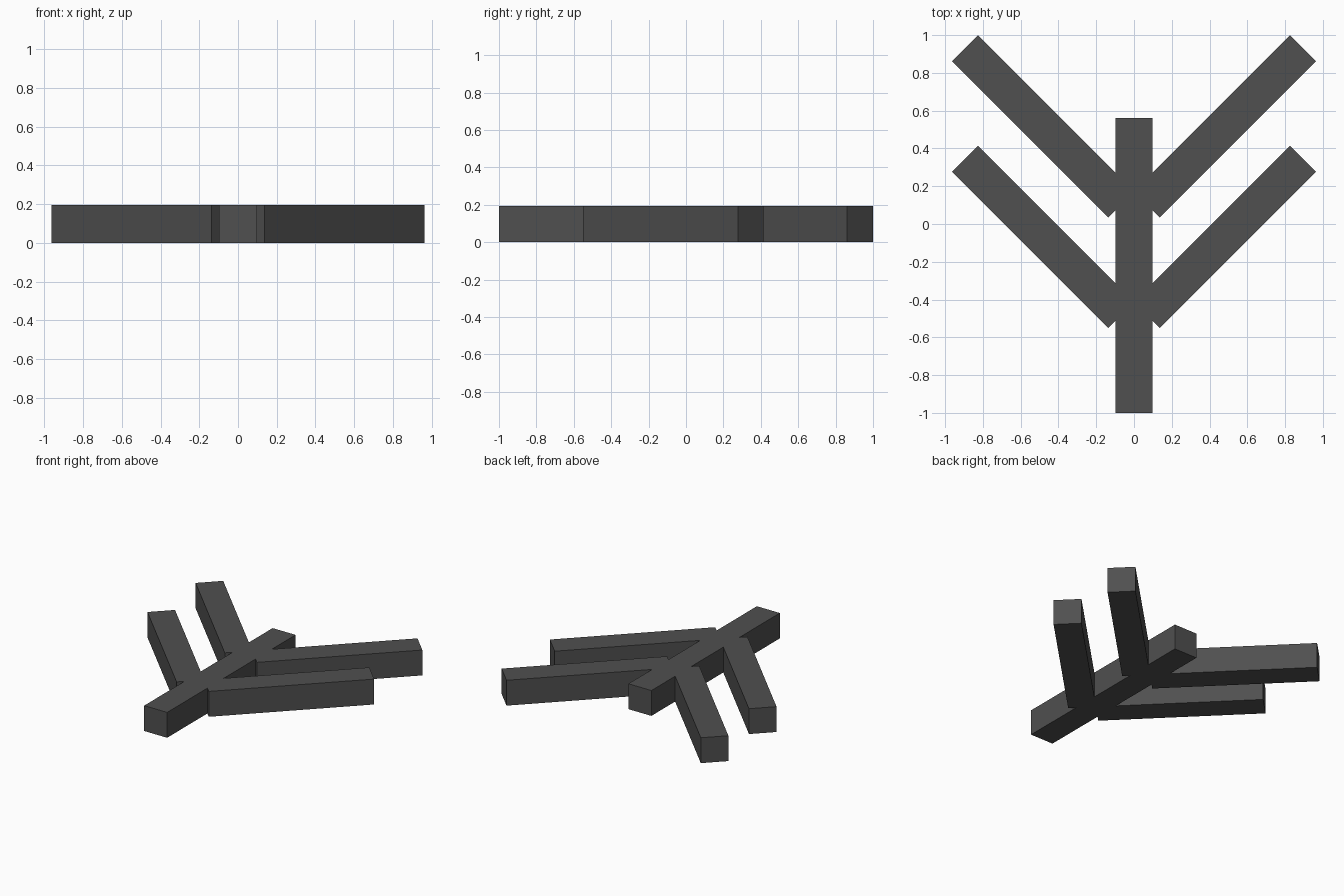
import bpy
import math

if "Cube" in bpy.data.objects:
    bpy.data.objects.remove(bpy.data.objects["Cube"])

W = 0.195  # thickness of every square bar

grey = bpy.data.materials.new("dark grey")
grey.diffuse_color = (0.08, 0.08, 0.08, 1)
grey.use_nodes = True
grey.node_tree.nodes["Principled BSDF"].inputs["Base Color"].default_value = grey.diffuse_color


def bar(name, x, y, length, angle=0.0):
    """Square bar lying on the ground, its length along y before turning."""
    bpy.ops.mesh.primitive_cube_add(size=1, location=(x, y, W / 2),
                                    rotation=(0, 0, angle))
    ob = bpy.context.object
    ob.name = name
    ob.scale = (W, length, W)
    bpy.ops.object.transform_apply(location=False, rotation=True, scale=True)
    ob.data.materials.append(grey)
    return ob


# Central stem
bar("stem", 0, -1 + 4 * W, 8 * W)

# Two mirrored pairs of diagonal branches
reach = 6 * W
offset = (reach + W) / 2 * math.sqrt(0.5)  # centre to outermost corner
for level, tip_y in (("rear", 1.0), ("front", 1.0 - 3 * W)):
    for side, s in (("right", 1), ("left", -1)):
        bar(f"{level}_{side}_branch", s * (0.964 - offset), tip_y - offset,
            reach, -s * math.pi / 4)
